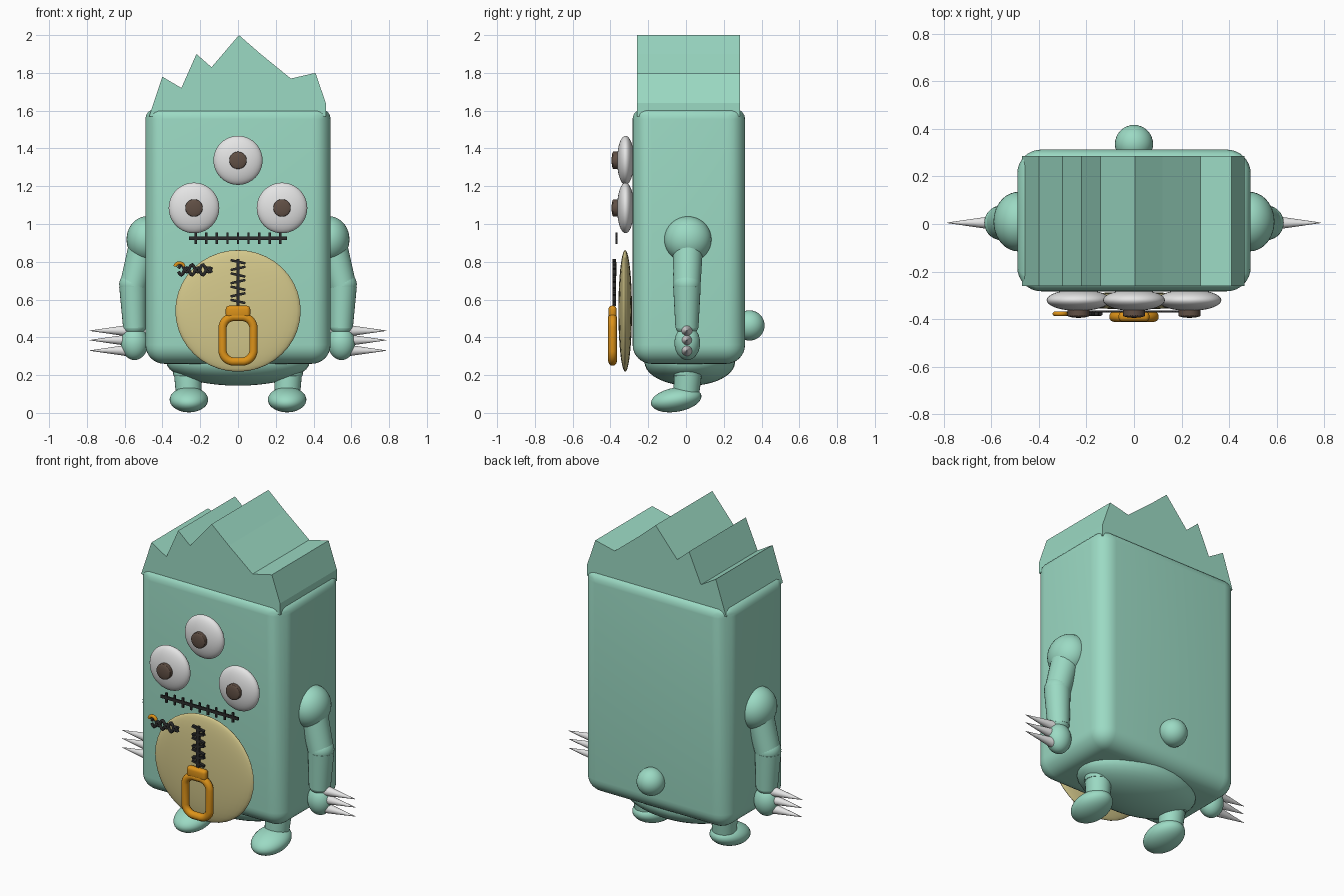
import bpy, bmesh, math
from mathutils import Vector, Matrix

if "Cube" in bpy.data.objects:
    bpy.data.objects.remove(bpy.data.objects["Cube"], do_unlink=True)


def material(name, rgb):
    m = bpy.data.materials.new(name)
    m.use_nodes = True
    m.diffuse_color = (*rgb, 1)
    bsdf = next(n for n in m.node_tree.nodes if n.type == "BSDF_PRINCIPLED")
    bsdf.inputs["Base Color"].default_value = (*rgb, 1)
    return m


MINT = material("mint", (0.33, 0.70, 0.55))
WHITE = material("white", (0.78, 0.78, 0.78))
BROWN = material("brown", (0.12, 0.08, 0.06))
TAN = material("tan", (0.66, 0.58, 0.26))
ORANGE = material("orange", (0.72, 0.29, 0.01))
DARK = material("charcoal", (0.025, 0.025, 0.025))


def finish(name, bm, mat, smooth=True):
    bmesh.ops.recalc_face_normals(bm, faces=bm.faces)
    me = bpy.data.meshes.new(name)
    bm.to_mesh(me)
    bm.free()
    me.materials.append(mat)
    ob = bpy.data.objects.new(name, me)
    bpy.context.collection.objects.link(ob)
    if smooth:
        smooth_object(ob)
    return ob


def smooth_object(ob):
    bpy.ops.object.select_all(action="DESELECT")
    bpy.context.view_layer.objects.active = ob
    ob.select_set(True)
    bpy.ops.object.shade_smooth_by_angle(angle=math.radians(40))


def ellipsoid(name, centre, half, mat, tilt=0):
    bm = bmesh.new()
    bmesh.ops.create_uvsphere(bm, u_segments=36, v_segments=20, radius=1)
    bm.transform(Matrix.Translation(centre) @ Matrix.Rotation(tilt, 4, "X") @ Matrix.Diagonal((*half, 1)))
    return finish(name, bm, mat)


def limb(name, a, b, r1, r2, mat):
    """Tapered round segment from a to b."""
    a, b = Vector(a), Vector(b)
    bm = bmesh.new()
    bmesh.ops.create_cone(bm, cap_ends=True, segments=28, radius1=r1, radius2=r2, depth=(b - a).length)
    turn = (b - a).to_track_quat("Z", "Y").to_matrix().to_4x4()
    bm.transform(Matrix.Translation((a + b) / 2) @ turn)
    return finish(name, bm, mat)


def box(name, centre, size, mat, bevel=0, turn=0):
    bm = bmesh.new()
    bmesh.ops.create_cube(bm, size=1)
    bm.transform(Matrix.Diagonal((*size, 1)))
    if bevel:
        bmesh.ops.bevel(bm, geom=bm.edges[:], offset=bevel, segments=4, profile=0.5, affect="EDGES")
    bm.transform(Matrix.Translation(centre) @ Matrix.Rotation(turn, 4, "Y"))
    return finish(name, bm, mat)


def tube(name, points, radius, mat, closed=False):
    cu = bpy.data.curves.new(name, "CURVE")
    cu.dimensions = "3D"
    cu.bevel_depth = radius
    cu.bevel_resolution = 3
    cu.use_fill_caps = True
    sp = cu.splines.new("POLY")
    sp.points.add(len(points) - 1)
    for p, co in zip(sp.points, points):
        p.co = (*co, 1)
    sp.use_cyclic_u = closed
    cu.materials.append(mat)
    ob = bpy.data.objects.new(name, cu)
    bpy.context.collection.objects.link(ob)
    bpy.ops.object.select_all(action="DESELECT")
    bpy.context.view_layer.objects.active = ob
    ob.select_set(True)
    bpy.ops.object.convert(target="MESH")
    smooth_object(bpy.context.object)


# Body: box with soft sides and bottom, tighter top edge
bm = bmesh.new()
bmesh.ops.create_cube(bm, size=1)
bm.transform(Matrix.Translation((0, 0.015, 0.935)) @ Matrix.Diagonal((0.98, 0.595, 1.35, 1)))
weight = bm.edges.layers.float.new("bevel_weight_edge")
for e in bm.edges:
    e[weight] = 0.55 if all(v.co.z > 1 for v in e.verts) else 1.0
body = finish("body", bm, MINT, smooth=False)
mod = body.modifiers.new("soft_edges", "BEVEL")
mod.limit_method = "WEIGHT"
mod.width = 0.1
mod.segments = 8
bpy.context.view_layer.objects.active = body
body.select_set(True)
bpy.ops.object.modifier_apply(modifier=mod.name)
smooth_object(body)
ellipsoid("underbelly", (0, 0.02, 0.27), (0.38, 0.24, 0.126), MINT)
ellipsoid("tail", (0, 0.336, 0.463), (0.08, 0.08, 0.08), MINT)

# Jagged crown: extruded zigzag profile
profile = [(-0.47, 1.57), (-0.40, 1.78), (-0.30, 1.72), (-0.22, 1.90), (-0.14, 1.83), (0.005, 2.0),
           (0.12, 1.9), (0.28, 1.77), (0.41, 1.80), (0.465, 1.64), (0.465, 1.57)]
bm = bmesh.new()
face = bm.faces.new([bm.verts.new((x, -0.26, z)) for x, z in profile])
ext = bmesh.ops.extrude_face_region(bm, geom=[face])
bmesh.ops.translate(bm, vec=(0, 0.545, 0), verts=[g for g in ext["geom"] if isinstance(g, bmesh.types.BMVert)])
finish("crown", bm, MINT, smooth=False)

# Arms, claws and legs on both sides
for side, s in (("left", 1), ("right", -1)):
    ellipsoid(side + "_shoulder", (s * 0.485, 0.01, 0.918), (0.105, 0.125, 0.122), MINT)
    limb(side + "_upper_arm", (s * 0.5, 0.01, 0.88), (s * 0.555, 0.005, 0.67), 0.08, 0.072, MINT)
    ellipsoid(side + "_elbow", (s * 0.556, 0.005, 0.68), (0.073, 0.072, 0.07), MINT)
    limb(side + "_forearm", (s * 0.556, 0.005, 0.67), (s * 0.547, 0.005, 0.45), 0.073, 0.061, MINT)
    ellipsoid(side + "_wrist", (s * 0.548, 0.005, 0.46), (0.061, 0.061, 0.05), MINT)
    ellipsoid(side + "_hand", (s * 0.548, 0.007, 0.37), (0.072, 0.068, 0.09), MINT)
    for i, z in enumerate((0.435, 0.385, 0.33)):
        limb(f"{side}_claw_{i + 1}", (s * 0.585, 0.005, z), (s * 0.785, 0.005, z), 0.03, 0.001, WHITE)
    limb(side + "_thigh", (s * 0.272, 0.02, 0.32), (s * 0.265, 0.01, 0.2), 0.09, 0.076, MINT)
    limb(side + "_shin", (s * 0.265, 0.01, 0.21), (s * 0.26, 0, 0.08), 0.074, 0.067, MINT)
    ellipsoid(side + "_knee", (s * 0.265, 0.01, 0.205), (0.078, 0.078, 0.03), MINT)
    ellipsoid(side + "_foot", (s * 0.26, -0.052, 0.07), (0.102, 0.135, 0.064), MINT, tilt=0.17)

# Three eyes
for name, x, z, r in (("top", 0, 1.337, 0.13), ("left", 0.233, 1.085, 0.134), ("right", -0.233, 1.085, 0.134)):
    ellipsoid(name + "_eye", (x, -0.32, z), (r, 0.045, r), WHITE)
    limb(name + "_pupil", (x, -0.345, z), (x, -0.384, z), 0.046, 0.046, BROWN)
    ellipsoid(name + "_pupil_dome", (x, -0.384, z), (0.046, 0.01, 0.046), BROWN)

# Stitched mouth
box("mouth", (0, -0.368, 0.925), (0.52, 0.009, 0.018), DARK)
for i in range(9):
    box(f"mouth_stitch_{i + 1}", ((i - 4) * 0.056, -0.368, 0.925), (0.012, 0.009, 0.06), DARK)

# Belly patch with zip and pull ring
ellipsoid("belly", (0, -0.322, 0.54), (0.332, 0.036, 0.322), TAN)
box("zip_line", (0, -0.38, 0.69), (0.018, 0.018, 0.25), DARK)
for i in range(7):
    box(f"zip_tooth_{i + 1}", (0, -0.38, 0.59 + i * 0.035), (0.08, 0.018, 0.013), DARK, turn=0.22 * (-1) ** i)
ring = []
for i in range(40):
    a = 2 * math.pi * (i + 0.5) / 40
    ring.append((math.copysign(0.022, math.cos(a)) + 0.06 * math.cos(a), -0.389,
                 0.39 + math.copysign(0.058, math.sin(a)) + 0.06 * math.sin(a)))
tube("pull_ring", ring, 0.023, ORANGE, closed=True)
box("pull_clasp", (0, -0.389, 0.535), (0.13, 0.042, 0.065), ORANGE, bevel=0.018)

# Small wavy zip with a hook
for n, sign in enumerate((1, -1)):
    wave = [(-0.315 + 0.175 * t / 24, -0.377, 0.757 + sign * 0.02 * math.sin(t * 0.8) + 0.008 * sign)
            for t in range(25)]
    tube(f"wavy_zip_{n + 1}", wave, 0.009, DARK)
hook = [(-0.31 + 0.022 * math.cos(a), -0.377, 0.775 + 0.018 * math.sin(a))
        for a in (math.pi * k / 10 for k in range(11))]
tube("hook", hook, 0.01, ORANGE)
